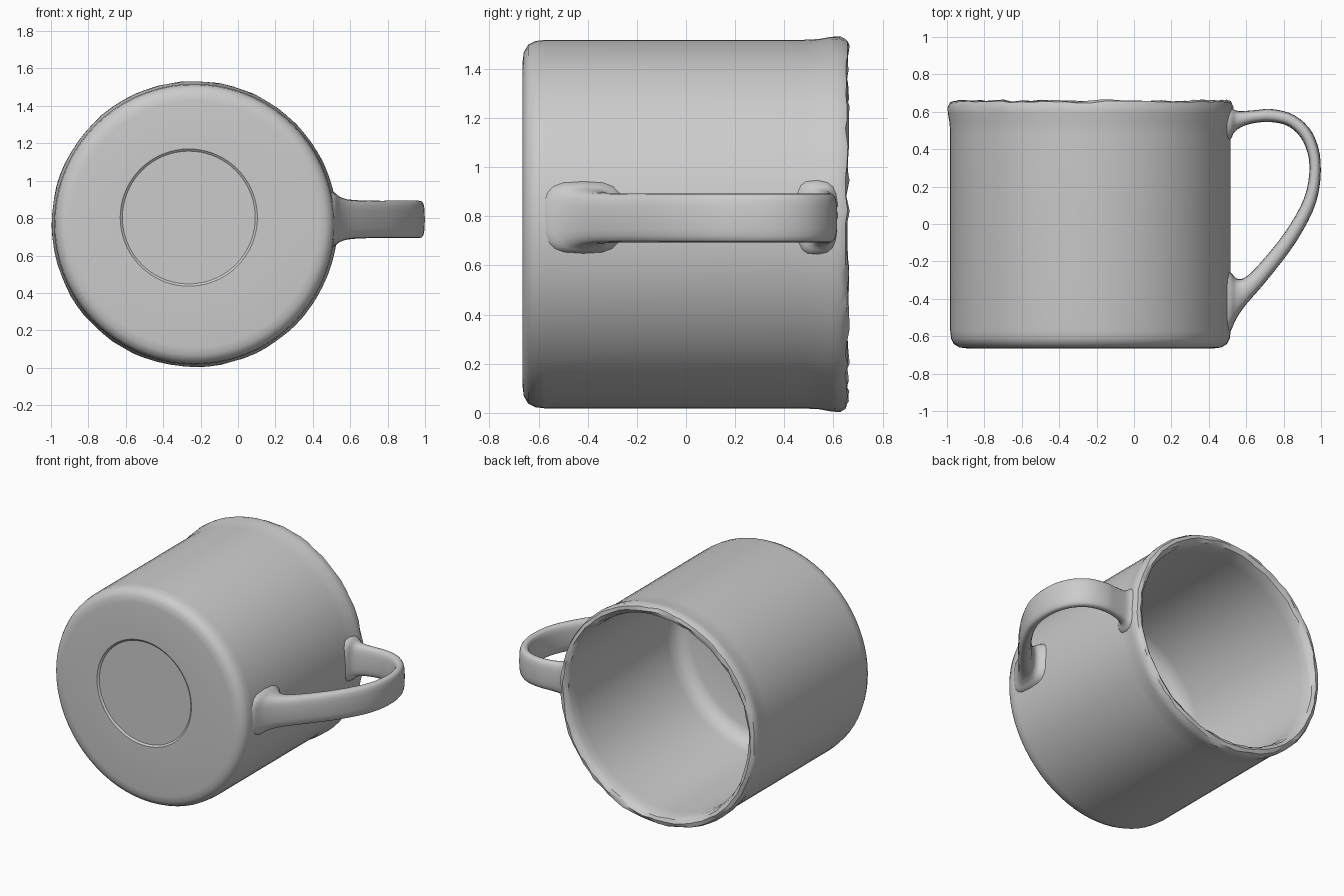
import bpy, bmesh, math, random
from mathutils import Vector

if "Cube" in bpy.data.objects:
    bpy.data.objects.remove(bpy.data.objects["Cube"], do_unlink=True)

random.seed(4)
CX, CZ = -0.233, 0.768          # mug axis runs along y
SEG = 72

# one plain grey glaze
grey = bpy.data.materials.new("grey_ceramic")
grey.use_nodes = True
col = (0.6, 0.6, 0.6, 1)
grey.diffuse_color = col
bsdf = next(n for n in grey.node_tree.nodes if n.type == 'BSDF_PRINCIPLED')
bsdf.inputs["Base Color"].default_value = col
bsdf.inputs["Roughness"].default_value = 0.6


def loft(name, rings, angle):
    """Skin closed rings of points, cap both ends, shade smooth by angle."""
    bm = bmesh.new()
    loops = [[bm.verts.new(p) for p in ring] for ring in rings]
    n = len(loops[0])
    for a, b in zip(loops, loops[1:]):
        for i in range(n):
            j = (i + 1) % n
            bm.faces.new((a[i], a[j], b[j], b[i]))
    bm.faces.new(loops[0])
    bm.faces.new(loops[-1])
    bmesh.ops.recalc_face_normals(bm, faces=bm.faces)
    me = bpy.data.meshes.new(name)
    bm.to_mesh(me)
    bm.free()
    me.materials.append(grey)
    ob = bpy.data.objects.new(name, me)
    bpy.context.collection.objects.link(ob)
    bpy.ops.object.select_all(action='DESELECT')
    ob.select_set(True)
    bpy.context.view_layer.objects.active = ob
    bpy.ops.object.shade_smooth_by_angle(angle=math.radians(angle))
    return ob


# cup profile (radius, y, jitter): base recess, outside wall, rim, inside, floor
profile = [
    (0.355, -0.655, 0), (0.367, -0.665, 0), (0.66, -0.665, 0),
    (0.70, -0.660, 0), (0.73, -0.642, 0), (0.745, -0.612, 0), (0.75, -0.57, 0),
    (0.75, 0.48, 0), (0.753, 0.54, 0), (0.762, 0.59, 0),
    (0.764, 0.625, 0.004), (0.752, 0.652, 0.007), (0.728, 0.659, 0.007),
    (0.706, 0.645, 0.007), (0.694, 0.615, 0.003),
    (0.69, 0.55, 0), (0.69, -0.44, 0), (0.68, -0.50, 0),
    (0.65, -0.54, 0), (0.60, -0.56, 0), (0.10, -0.565, 0)]


def cup_ring(r, y, jit):
    dx, dz = (-0.03, 0.035) if r < 0.4 and y < -0.6 else (0, 0)
    ring = []
    for i in range(SEG):
        a = 2 * math.pi * (i + random.uniform(-40, 40) * jit) / SEG
        rr = r + random.uniform(-jit, jit) * 0.5
        ring.append((CX + dx + rr * math.cos(a), y + random.uniform(-jit, jit),
                     CZ + dz + rr * math.sin(a)))
    return ring


loft("cup", [cup_ring(*p) for p in profile], 35)

# handle stations: outer edge (x, y), inner edge (x, y), half width in z
stations = [
    (0.465, 0.635, 0.465, 0.42, 0.165), (0.515, 0.622, 0.515, 0.452, 0.145),
    (0.56, 0.604, 0.545, 0.50, 0.115), (0.64, 0.608, 0.62, 0.535, 0.103),
    (0.74, 0.614, 0.73, 0.545, 0.10), (0.86, 0.580, 0.83, 0.520, 0.10),
    (0.955, 0.485, 0.905, 0.44, 0.10), (0.998, 0.33, 0.938, 0.31, 0.10),
    (0.975, 0.12, 0.91, 0.14, 0.10), (0.87, -0.09, 0.81, -0.04, 0.10),
    (0.72, -0.29, 0.67, -0.215, 0.10), (0.60, -0.43, 0.595, -0.285, 0.105),
    (0.545, -0.51, 0.55, -0.292, 0.12), (0.515, -0.575, 0.518, -0.26, 0.14),
    (0.465, -0.62, 0.465, -0.22, 0.16)]


def spline(pts, steps):
    """Catmull-Rom through the stations."""
    pts = [Vector(p) for p in pts]
    out = []
    for i in range(len(pts) - 1):
        a, b, c, d = (pts[max(0, i - 1)], pts[i], pts[i + 1],
                      pts[min(len(pts) - 1, i + 2)])
        for s in range(steps):
            t = s / steps
            out.append(0.5 * (2 * b + (c - a) * t + (2 * a - 5 * b + 4 * c - d) * t * t
                              + (3 * b - a - 3 * c + d) * t ** 3))
    return out + [pts[-1]]


def handle_ring(s, n=20):
    ox, oy, ix, iy, w = s
    ring = []
    for k in range(n):
        a = 2 * math.pi * k / n
        c, d = math.cos(a), math.sin(a)
        u = math.copysign(abs(c) ** 0.65, c)      # rounded-box section
        v = math.copysign(abs(d) ** 0.65, d)
        ring.append(((ox + ix) / 2 + u * (ox - ix) / 2,
                     (oy + iy) / 2 + u * (oy - iy) / 2, 0.793 + v * w))
    return ring


loft("handle", [handle_ring(s) for s in spline(stations, 4)], 45)
